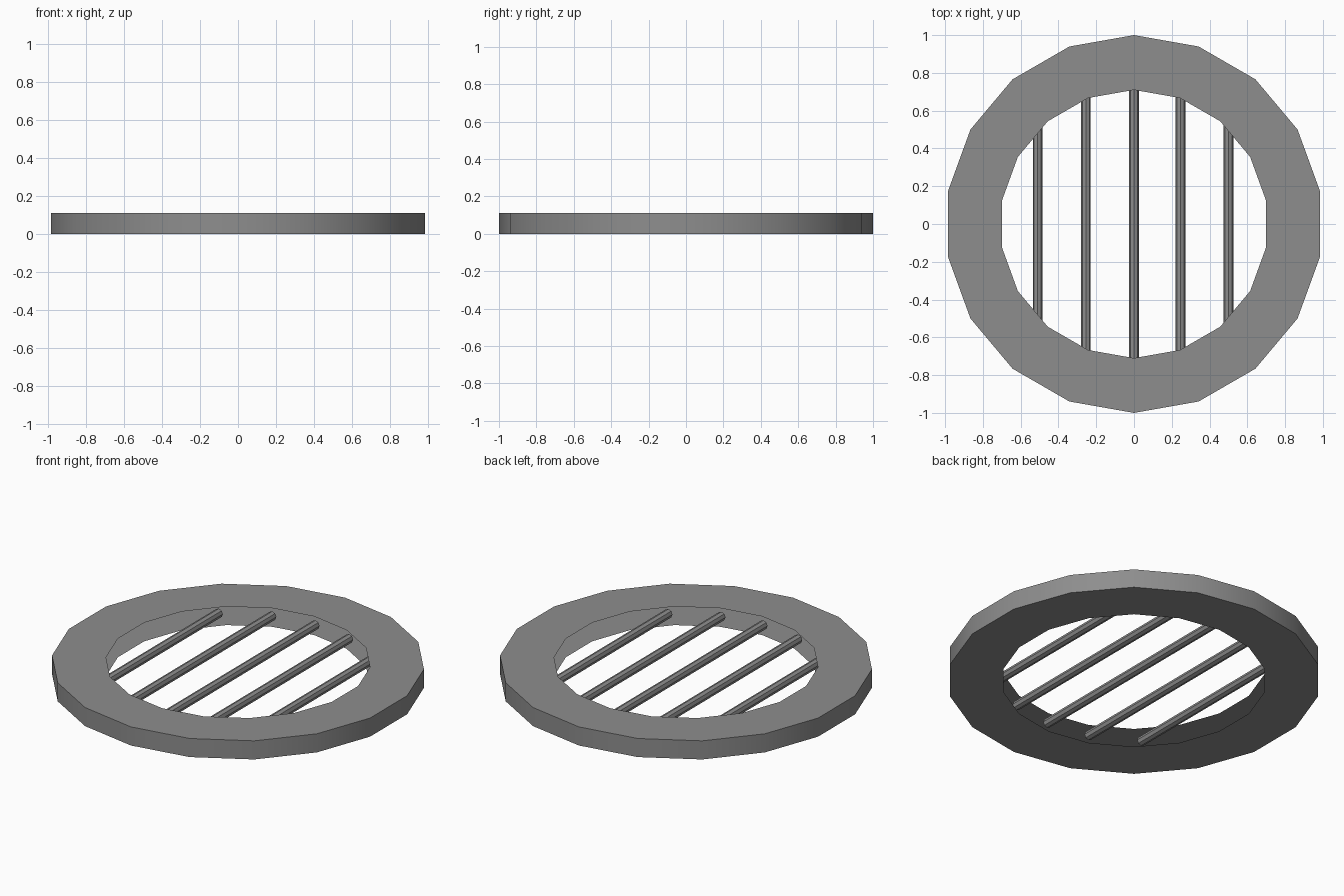
import bpy, bmesh, math
from mathutils import Matrix

cube = bpy.data.objects.get("Cube")
if cube:
    bpy.data.objects.remove(cube, do_unlink=True)

SIDES = 18
OUTER, INNER, HEIGHT = 1.0, 0.71, 0.11
BAR_RADIUS = 0.026


def make_material(name, value):
    mat = bpy.data.materials.new(name)
    mat.use_nodes = True
    colour = (value, value, value, 1)
    mat.diffuse_color = colour
    mat.node_tree.nodes["Principled BSDF"].inputs["Base Color"].default_value = colour
    return mat


def finish(name, bm, mat):
    mesh = bpy.data.meshes.new(name)
    bm.to_mesh(mesh)
    bm.free()
    mesh.materials.append(mat)
    obj = bpy.data.objects.new(name, mesh)
    bpy.context.collection.objects.link(obj)
    bpy.ops.object.select_all(action='DESELECT')
    obj.select_set(True)
    bpy.context.view_layer.objects.active = obj
    bpy.ops.object.shade_smooth_by_angle(angle=math.radians(30))
    return obj


grey = make_material("iron grey", 0.27)

# Hollow rim: top, outer wall and underside, open towards the middle
bm = bmesh.new()


def loop(radius, z):
    angles = [math.pi / 2 + math.tau * i / SIDES for i in range(SIDES)]
    return [bm.verts.new((radius * math.cos(a), radius * math.sin(a), z)) for a in angles]


loops = [loop(INNER, 0), loop(OUTER, 0), loop(OUTER, HEIGHT), loop(INNER, HEIGHT)]
for low, high in zip(loops, loops[1:]):
    for i in range(SIDES):
        j = (i + 1) % SIDES
        bm.faces.new((low[i], low[j], high[j], high[i]))
finish("rim", bm, grey)

# Round bars, their ends tucked just inside the rim
bars = {"far_right": (-0.51, 0.55), "right": (-0.255, 0.685), "middle": (0, 0.725),
        "left": (0.247, 0.685), "far_left": (0.5, 0.55)}
for side, (x, half) in bars.items():
    bm = bmesh.new()
    place = Matrix.Translation((x, 0, HEIGHT / 2)) @ Matrix.Rotation(math.pi / 2, 4, 'X')
    bmesh.ops.create_cone(bm, cap_ends=True, segments=8, radius1=BAR_RADIUS,
                          radius2=BAR_RADIUS, depth=2 * half, matrix=place)
    finish(side + "_bar", bm, grey)
